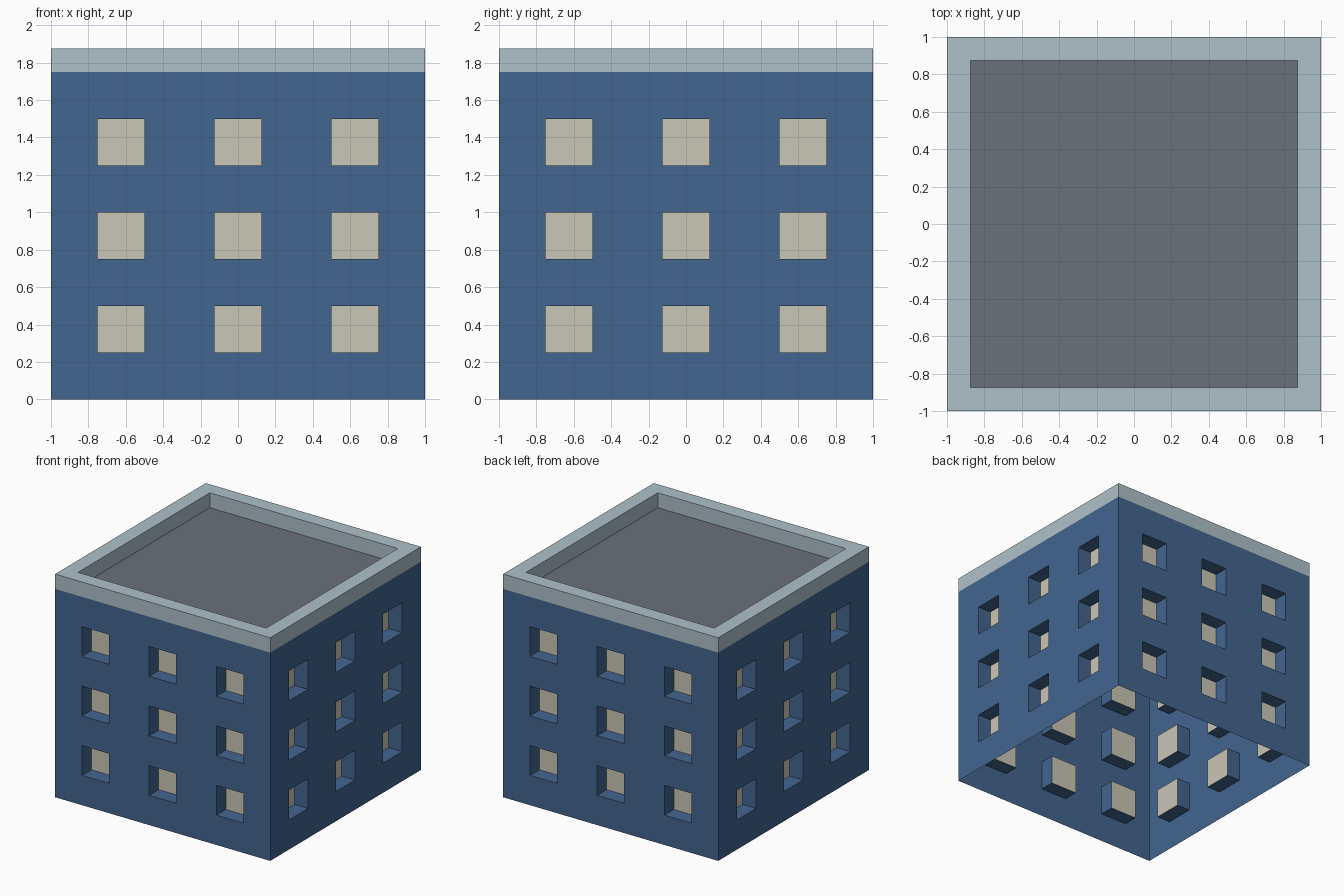
import bpy, bmesh
from mathutils import Matrix
from math import pi

if "Cube" in bpy.data.objects:
    bpy.data.objects.remove(bpy.data.objects["Cube"])


def material(name, r, g, b):
    def lin(c):
        c /= 255
        return c / 12.92 if c <= 0.04045 else ((c + 0.055) / 1.055) ** 2.4
    m = bpy.data.materials.new(name)
    m.diffuse_color = (lin(r), lin(g), lin(b), 1)
    m.use_nodes = True
    m.node_tree.nodes["Principled BSDF"].inputs["Base Color"].default_value = m.diffuse_color
    return m


BLUE = material("blue_wall", 66, 101, 143)
PANE = material("cream_window", 202, 199, 182)
TRIM = material("pale_trim", 174, 193, 201)
ROOF = material("grey_roof", 105, 113, 121)


def finish(bm, name, *mats):
    bmesh.ops.remove_doubles(bm, verts=bm.verts[:], dist=1e-5)
    me = bpy.data.meshes.new(name)
    bm.to_mesh(me)
    bm.free()
    for m in mats:
        me.materials.append(m)
    ob = bpy.data.objects.new(name, me)
    bpy.context.collection.objects.link(ob)
    return ob


# Four single-sheet walls, each a 7 x 7 grid whose odd cells are recessed windows
XS = [-1, -0.75, -0.5, -0.125, 0.125, 0.5, 0.75, 1]
ZS = [i * 0.25 for i in range(8)]
bm = bmesh.new()
windows = []
for side in range(4):
    turn = Matrix.Rotation(side * pi / 2, 3, 'Z')
    grid = [[bm.verts.new(turn @ Matrix.Translation((x, -1, z)).translation)
             for z in ZS] for x in XS]
    for i in range(7):
        for j in range(7):
            f = bm.faces.new((grid[i][j], grid[i + 1][j],
                              grid[i + 1][j + 1], grid[i][j + 1]))
            if i % 2 and j % 2:
                windows.append(f)
bm.normal_update()
bmesh.ops.inset_individual(bm, faces=windows, thickness=0, depth=-0.125)
for f in bm.faces:
    c, n = f.calc_center_median(), f.normal
    if max(abs(c.x), abs(c.y)) < 0.88 and abs(n.z) < 0.1:
        f.material_index = 1
finish(bm, "walls", BLUE, PANE)


# Parapet: square rings joined from outer foot over the top to the roof edge
bm = bmesh.new()
rings = [[bm.verts.new((sx * r, sy * r, z))
          for sx, sy in ((-1, -1), (1, -1), (1, 1), (-1, 1))]
         for r, z in ((1, 1.75), (1, 1.875), (0.875, 1.875), (0.875, 1.75))]
for a, b in zip(rings, rings[1:]):
    for k in range(4):
        n = (k + 1) % 4
        bm.faces.new((a[k], a[n], b[n], b[k]))
finish(bm, "parapet", TRIM)

# Sunken flat roof
bm = bmesh.new()
bmesh.ops.create_grid(bm, x_segments=1, y_segments=1, size=0.875,
                      matrix=Matrix.Translation((0, 0, 1.75)))
finish(bm, "roof", ROOF)
